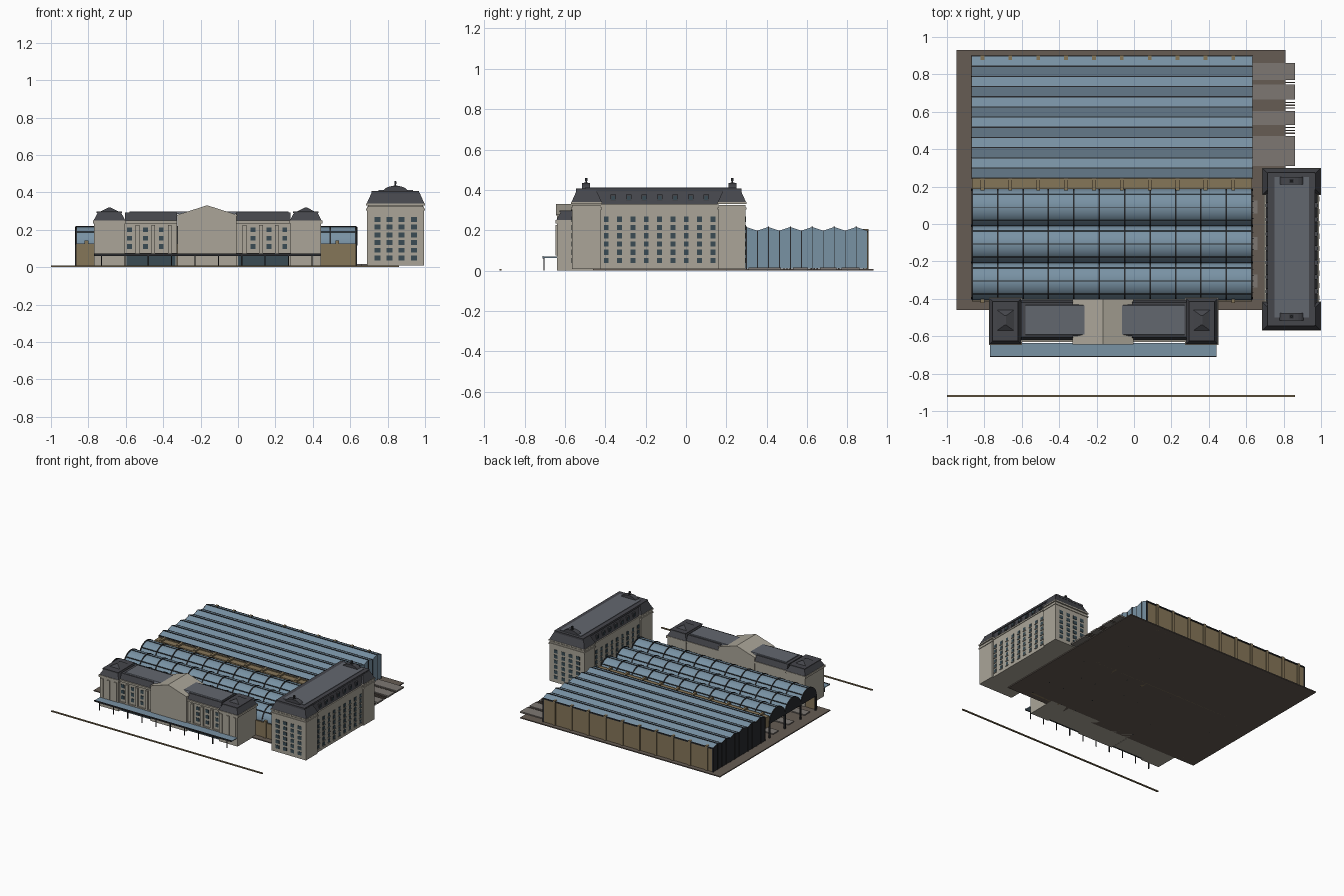
import bpy, bmesh, math

if "Cube" in bpy.data.objects:
    bpy.data.objects.remove(bpy.data.objects["Cube"])

def mat(name, hexcol, gain=1.15):
    m = bpy.data.materials.new(name)
    rgb = [int(hexcol[i:i + 2], 16) / 255 for i in (0, 2, 4)]
    m.diffuse_color = [min(1, gain * ((c + 0.055) / 1.055) ** 2.4) for c in rgb] + [1]
    m.use_nodes = True
    m.node_tree.nodes["Principled BSDF"].inputs["Base Color"].default_value = m.diffuse_color
    return m

STONE, BRICK = mat("stone", "a09b8f"), mat("brick", "7d6e53")
GLASS, SLATE = mat("glass", "71899a"), mat("slate", "404146")
LEAD, IRON = mat("lead", "5c6068"), mat("iron", "25272a")
WINDOW, PLATFORM, EARTH = mat("window", "35464e"), mat("platform", "75706b"), mat("earth", "5f564e")

def finish(name, bm, m, smooth=False):
    bmesh.ops.recalc_face_normals(bm, faces=bm.faces)
    me = bpy.data.meshes.new(name)
    bm.to_mesh(me)
    bm.free()
    if smooth:
        me.shade_smooth()
        me.set_sharp_from_angle(angle=math.radians(30))
    me.materials.append(m)
    ob = bpy.data.objects.new(name, me)
    bpy.context.collection.objects.link(ob)
    return ob

def add_frustum(bm, low, z0, top, z1):
    rings = []
    for (x0, x1, y0, y1), z in ((low, z0), (top, z1)):
        rings.append([bm.verts.new(p) for p in ((x0, y0, z), (x1, y0, z), (x1, y1, z), (x0, y1, z))])
    a, b = rings
    bm.faces.new(a[::-1])
    bm.faces.new(b)
    for i in range(4):
        j = (i + 1) % 4
        bm.faces.new((a[i], a[j], b[j], b[i]))

def boxes(name, items, m):
    """items: (x0, x1, y0, y1, z0, z1)"""
    bm = bmesh.new()
    for b in items:
        add_frustum(bm, b[:4], b[4], b[:4], b[5])
    return finish(name, bm, m)

def frustum(name, low, z0, top, z1, m):
    bm = bmesh.new()
    add_frustum(bm, low, z0, top, z1)
    return finish(name, bm, m)

def grow(r, d):
    return (r[0] - d, r[1] + d, r[2] - d, r[3] + d)

def prisms(name, profile, spans, m, axis="x", smooth=False):
    """Extrude a closed 2D profile along x (points y,z) or y (points x,z)."""
    bm = bmesh.new()
    for s0, s1 in spans:
        rings = [[bm.verts.new((s, u, v) if axis == "x" else (u, s, v)) for u, v in profile] for s in (s0, s1)]
        bm.faces.new(rings[0])
        bm.faces.new(rings[1][::-1])
        for i in range(len(profile)):
            j = (i + 1) % len(profile)
            bm.faces.new((rings[0][i], rings[0][j], rings[1][j], rings[1][i]))
    return finish(name, bm, m, smooth)

# ground slab, roadside kerb
boxes("ground_slab", [(-0.95, 0.81, -0.46, 0.93, 0, 0.008)], EARTH)
boxes("roadside_kerb", [(-1, 0.86, -0.925, -0.913, 0, 0.008)], BRICK)

# platforms and rails
X0, X1 = -0.865, 0.63
strips = [(0.77, 0.86), (0.665, 0.745), (0.53, 0.605), (0.31, 0.47)]
boxes("platforms", [(X0 + 0.01, 0.86, a, b, 0.004, 0.016) for a, b in strips]
      + [(X0 + 0.01, 0.66, y - 0.035, y + 0.035, 0.004, 0.016) for y in (0.09, -0.105, -0.305)], PLATFORM)
tracks = [0.757, 0.65, 0.635, 0.62, 0.515, 0.5, 0.485]
boxes("rails", [(X0, 0.86, y - 0.003, y + 0.003, 0.004, 0.013) for y in tracks], EARTH)

# brick walls with buttresses
posts = [-0.81 + 0.149 * i for i in range(10)]
boxes("rear_wall", [(X0, X1, 0.88, 0.895, 0, 0.197)], BRICK)
boxes("middle_wall", [(X0, X1, 0.187, 0.245, 0.10, 0.185), (X0, X1, 0.235, 0.245, 0, 0.19)], BRICK)
boxes("front_shed_wall", [(X0, X1, -0.415, -0.402, 0, 0.125)], BRICK)
boxes("wall_buttresses",
      [(x - 0.01, x + 0.01, a, b, 0, h) for x in posts
       for a, b, h in ((0.878, 0.903, 0.205), (0.18, 0.25, 0.198), (-0.422, -0.40, 0.142))], BRICK)
boxes("rear_wall_coping", [(X0, X1, 0.876, 0.902, 0.19, 0.199)], IRON)

# ridge and furrow shed
P, Y0 = 0.1088, 0.245
zig = [(Y0 + P / 2 * i, 0.216 if i % 2 else 0.198) for i in range(13)]
prisms("ridge_roof", zig + [(y, z - 0.006) for y, z in zig[::-1]], [(X0, X1)], GLASS)
wall_profile = [(Y0, 0.01)] + zig + [(zig[-1][0], 0.01)]
prisms("ridge_shed_right_screen", wall_profile, [(X1 - 0.004, X1 + 0.004)], GLASS)
prisms("ridge_shed_left_screen", wall_profile, [(X0 - 0.004, X0 + 0.004)], IRON)
boxes("ridge_shed_mullions", [(x - 0.007, x + 0.007, y - 0.002, y + 0.002, 0.008, z)
                              for x in (X0, X1) for y, z in zig], IRON)
boxes("ridge_roof_gutters", [(X0, X1, y - 0.003, y + 0.003, z - 0.002, z + 0.002) for y, z in zig], IRON)
boxes("ridge_shed_columns", [(x - 0.005, x + 0.005, y - 0.005, y + 0.005, 0, 0.195)
                             for x in posts for y in (0.39, 0.57, 0.70)], IRON)

# three arched train sheds
SPRING, N = 0.12, 20
def arc(cy, a, b):
    return [(cy - a * math.cos(math.pi * i / N), SPRING + b * math.sin(math.pi * i / N)) for i in range(N + 1)]

ribs = [X0 + (X1 - X0) * i / 11 for i in range(12)]
for k, cy in enumerate((0.09, -0.107, -0.305)):
    A, B = 0.098, 0.096
    inner, outer = arc(cy, A - 0.005, B - 0.005), arc(cy, A, B)
    prisms(f"arched_roof_{k}", outer + inner[::-1], [(X0, X1)], GLASS, smooth=True)
    prisms(f"arch_ribs_{k}", arc(cy, A + 0.003, B + 0.005) + arc(cy, A - 0.012, B - 0.012)[::-1],
           [(x - 0.004, x + 0.004) for x in ribs], IRON, smooth=True)
    prisms(f"arch_left_screen_{k}", inner, [(X0 - 0.004, X0 + 0.002)], IRON)
    prisms(f"arch_right_screen_{k}", inner, [(X1 - 0.002, X1 + 0.004)], GLASS)
    boxes(f"arch_purlins_{k}", [(X0, X1, outer[i][0] - 0.002, outer[i][0] + 0.002,
                                 outer[i][1] - 0.003, outer[i][1] + 0.003) for i in (5, 10, 15)], IRON)
    boxes(f"arch_screen_bars_{k}", [(X1, X1 + 0.008, cy + d - 0.002, cy + d + 0.002, SPRING - 0.005,
                                     SPRING + B * math.sqrt(1 - (d / A) ** 2)) for d in (-0.06, -0.03, 0, 0.03, 0.06)], IRON)
boxes("shed_columns_and_girders",
      [(x - 0.006, x + 0.006, y - 0.006, y + 0.006, 0, SPRING) for x in ribs for y in (0.183, -0.009, -0.206, -0.395)]
      + [(X0, X1, y - 0.006, y + 0.006, SPRING - 0.015, SPRING + 0.006) for y in (0.187, -0.009, -0.206, -0.402)], IRON)

# front block: walls; C is its centre line
C = -0.165
wings = [(C - 0.44, C - 0.16), (C + 0.155, C + 0.445)]
pavs = [(-0.77, -0.605, -0.64, -0.40), (0.28, 0.445, -0.64, -0.40)]
boxes("front_block_walls", [(*p, 0, 0.24) for p in pavs]
      + [(a, b, -0.62, -0.405, 0, 0.24) for a, b in wings], STONE)
boxes("front_block_cornices", [(*grow(p, 0.006), 0.233, 0.25) for p in pavs]
      + [(a, b, -0.63, -0.40, 0.235, 0.25) for a, b in wings], STONE)
gable = [(C - 0.158, 0), (C - 0.158, 0.275), (C, 0.325), (C + 0.158, 0.275), (C + 0.158, 0)]
prisms("front_gabled_centre", gable, [(-0.64, -0.40)], STONE, "y")
cap = [(C - 0.163, 0.273), (C, 0.325), (C + 0.163, 0.273), (C + 0.163, 0.279), (C, 0.331), (C - 0.163, 0.279)]
prisms("gable_coping", cap, [(-0.645, -0.40)], STONE, "y")

# front block: mansard roofs
for k, (a, b) in enumerate(wings):
    frustum(f"wing_mansard_{k}", (a, b, -0.62, -0.405), 0.25, (a, b, -0.605, -0.42), 0.293, SLATE)
    lx = (-0.58, C - 0.07) if k == 0 else (C + 0.07, 0.27)
    frustum(f"wing_lead_flat_{k}", (*lx, -0.60, -0.43), 0.285, (*lx, -0.59, -0.435), 0.299, LEAD)
for k, p in enumerate(pavs):
    frustum(f"pavilion_mansard_{k}", grow(p, 0.002), 0.25, grow(p, -0.02), 0.292, SLATE)
    boxes(f"pavilion_roof_curb_{k}", [(*grow(p, -0.014), 0.29, 0.299)], SLATE)
    cx = (p[0] + p[1]) / 2
    frustum(f"pavilion_cap_{k}", (cx - 0.045, cx + 0.045, -0.57, -0.46), 0.299,
            (cx - 0.004, cx + 0.004, -0.54, -0.49), 0.32, SLATE)

# front block: windows, pilasters, glazed ground floor
cols = [C + s * d for s in (-1, 1) for d in (0.245, 0.33, 0.415)]
boxes("front_windows", [(x + o - 0.013, x + o + 0.013, -0.624, -0.61, z - 0.013, z + 0.013)
                        for x in cols for o in (0,) for z in (0.11, 0.155, 0.2)], WINDOW)
boxes("front_ground_glazing", [(a + 0.01, b - 0.01, -0.625, -0.61, 0.005, 0.06) for a, b in wings], WINDOW)
boxes("front_pilasters", [(C + s * d - 0.01, C + s * d + 0.01, -0.632, -0.61, 0.065, 0.225)
                          for s in (-1, 1) for d in (0.2, 0.288, 0.372)]
      + [(C + s * d - 0.012, C + s * d + 0.012, -0.647, -0.63, 0.075, 0.225) for s in (-1, 1) for d in (0.465, 0.525, 0.585)]
      + [(a, b, -0.63, -0.61, 0.06, 0.075) for a, b in wings], STONE)

# entrance canopy
boxes("canopy_glass", [(-0.77, 0.44, -0.71, -0.635, 0.063, 0.069)], GLASS)
boxes("canopy_frame", [(-0.77, 0.44, -0.711, -0.705, 0.061, 0.072)]
      + [(-0.73 + 0.125 * i - 0.003, -0.73 + 0.125 * i + 0.003, -0.706, -0.70, 0, 0.063) for i in range(10)], IRON)

# side block: walls and cornices
ends = [(0.69, 0.995, -0.565, -0.42), (0.69, 0.995, 0.16, 0.295)]
mid = (0.70, 0.985, -0.42, 0.16)
boxes("side_block_walls", [(*e, 0.008, 0.325) for e in ends] + [(*mid, 0.008, 0.325)], STONE)
boxes("side_block_cornices", [(*grow(e, 0.005), z, z + 0.01) for e in ends for z in (0.303, 0.33)]
      + [(0.696, 0.99, -0.42, 0.16, 0.318, 0.33)], STONE)

# side block: windows
rows = [0.05 + 0.041 * i for i in range(6)]
side_y = [-0.395 + 0.066 * i for i in range(9)]
boxes("side_block_windows", [(0.697, 0.988, y - 0.012, y + 0.012, z - 0.013, z + 0.013) for y in side_y for z in rows]
      + [(x - 0.016, x + 0.016, -0.568, 0.298, z - 0.013, z + 0.013)
         for x in (0.745, 0.81, 0.875, 0.94) for z in rows], WINDOW)
boxes("side_block_sills", [(0.694, 0.992, y - 0.014, y + 0.014, z - 0.017, z - 0.013) for y in side_y for z in rows], STONE)

# side block: mansard roof, dormers, finials
full = (0.69, 0.995, -0.565, 0.30)
frustum("side_mansard", (0.705, 0.98, -0.54, 0.275), 0.33, (0.725, 0.96, -0.53, 0.265), 0.395, SLATE)
for k, e in enumerate(ends):
    frustum(f"side_end_mansard_{k}", grow(e, 0.002), 0.34, grow(e, -0.025), 0.40, SLATE)
boxes("side_roof_curb", [(0.715, 0.968, -0.545, 0.275, 0.393, 0.408)], SLATE)
boxes("side_lead_flat", [(0.75, 0.935, -0.50, 0.25, 0.40, 0.412)], LEAD)
boxes("side_dormers", [(0.705, 0.98, y - 0.014, y + 0.014, 0.345, 0.376)
                       for y in [-0.36 + 0.0767 * i for i in range(7)]], SLATE)
boxes("dormer_panes", [(0.702, 0.983, y - 0.008, y + 0.008, 0.35, 0.37)
                       for y in [-0.36 + 0.0767 * i for i in range(7)]], WINDOW)
hump = [(0.842 - 0.065 * math.cos(math.pi * i / 10), 0.405 + 0.03 * math.sin(math.pi * i / 10)) for i in range(11)]
prisms("roof_humps", hump, [(-0.515, -0.475), (0.21, 0.25)], SLATE, "y")
boxes("roof_finials", [(0.842 - w, 0.842 + w, y - w, y + w, a, b) for y in (-0.495, 0.23)
                       for w, a, b in ((0.01, 0.43, 0.437), (0.004, 0.435, 0.46), (0.006, 0.445, 0.458))], IRON)
